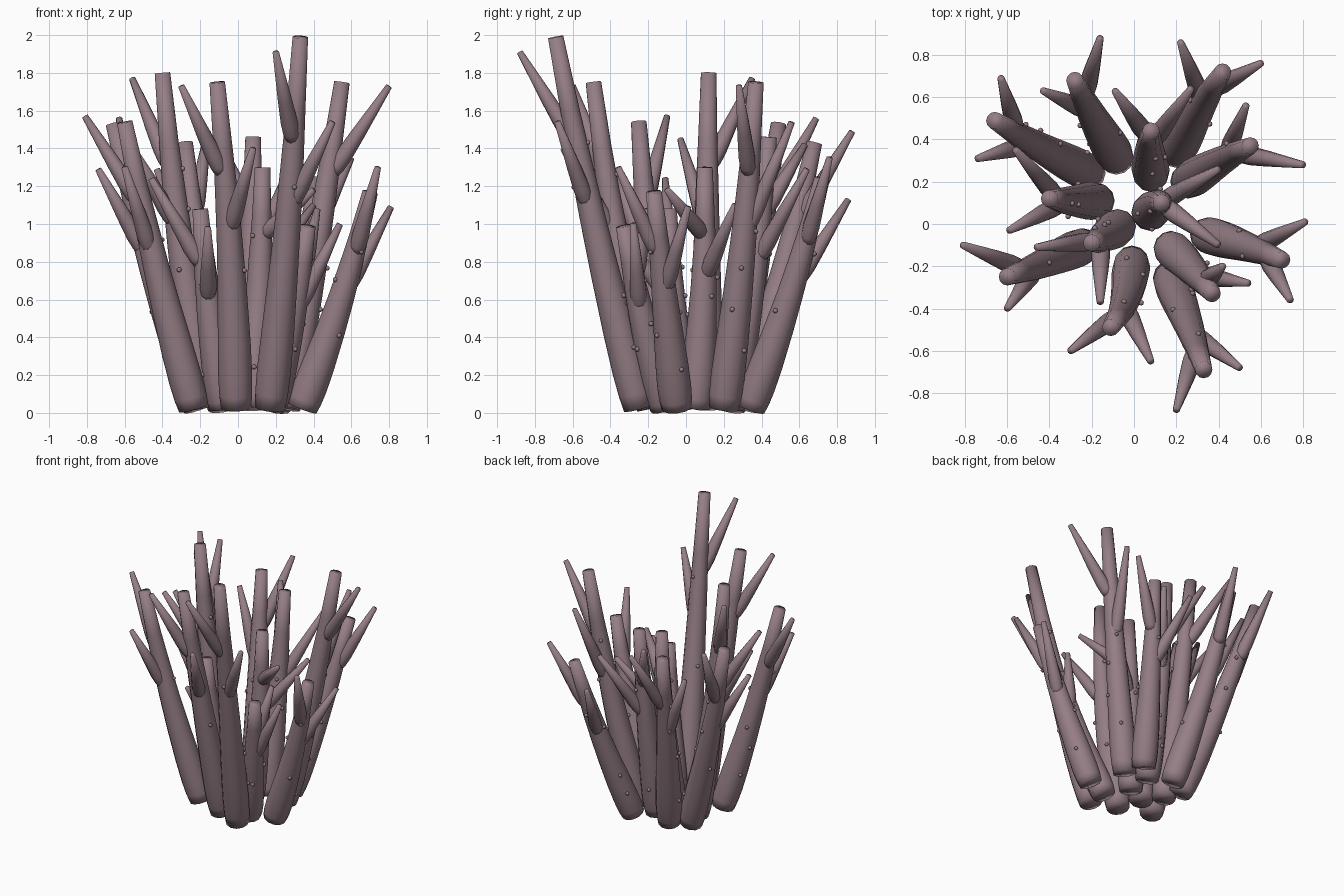
import bpy, bmesh, math, random
from mathutils import Vector

if "Cube" in bpy.data.objects:
    bpy.data.objects.remove(bpy.data.objects["Cube"])

random.seed(4)
mat = bpy.data.materials.new("dusky_mauve")
mat.diffuse_color = (0.30, 0.21, 0.235, 1)
mat.use_nodes = True
mat.node_tree.nodes["Principled BSDF"].inputs["Base Color"].default_value = mat.diffuse_color

# base (x, y), tip, upper branch tip, lower branch tip
STALKS = [
    ((.17, -.25), (.33, -.69, 1.99), (.20, -.88, 1.91), (.50, -.68, 1.54)),
    ((-.01, -.18), (-.11, -.49, 1.75), (-.30, -.60, 1.73), (.08, -.65, 1.40)),
    ((.17, -.11), (.37, -.33, .99), (.42, -.20, 1.08), (.54, -.28, 1.00)),
    ((.34, -.05), (.70, -.17, 1.17), (.74, -.36, 1.30), (.81, .01, 1.09)),
    ((-.235, -.10), (-.60, -.25, 1.54), (-.81, -.10, 1.57), (-.60, -.40, 1.30)),
    ((-.07, -.01), (-.20, -.09, 1.08), (-.46, -.11, 1.24), (-.16, -.37, .98)),
    ((.07, .05), (.13, .10, 1.30), (.40, -.10, 1.18), (.40, .26, 1.10)),
    ((-.17, .11), (-.40, .12, 1.80), (-.56, .35, 1.77), (-.59, -.03, 1.45)),
    ((.08, .23), (.08, .44, 1.46), (-.09, .63, 1.42), (.27, .64, 1.29)),
    ((.25, .20), (.55, .37, 1.75), (.80, .28, 1.73), (.53, .56, 1.54)),
    ((-.21, .24), (-.66, .49, 1.53), (-.63, .69, 1.56), (-.74, .31, 1.29)),
    ((-.08, .31), (-.28, .68, 1.43), (-.16, .88, 1.49), (-.43, .63, 1.29)),
    ((.20, .34), (.42, .72, 1.24), (.60, .76, 1.35), (.22, .86, 1.13)),
]
STALK_PROFILE = [(0, .080), (.04, .087), (.1, .090), (.2, .087), (.35, .078),
                 (.5, .069), (.65, .061), (.8, .051), (1, .041)]
BRANCH_PROFILE = [(0, .034), (.08, .042), (.2, .045), (.45, .038), (1, .017)]


def radius_at(profile, t):
    for (t0, r0), (t1, r1) in zip(profile, profile[1:]):
        if t <= t1:
            return r0 + (r1 - r0) * (t - t0) / (t1 - t0)
    return profile[-1][1]


def finish(name, bm):
    """Turn a bmesh into a fully smooth-shaded object."""
    bmesh.ops.recalc_face_normals(bm, faces=bm.faces[:])
    for f in bm.faces:
        f.smooth = True
    me = bpy.data.meshes.new(name)
    bm.to_mesh(me)
    bm.free()
    me.materials.append(mat)
    bpy.context.collection.objects.link(bpy.data.objects.new(name, me))


def tube(name, path, profile, sides=12):
    """Capped round tube swept along path(t) with the given radius profile."""
    bm = bmesh.new()
    rings = []
    for t, r in profile:
        d = (path(t + .02) - path(t - .02)).normalized()
        u = d.cross(Vector((0, 1, 0))).normalized()
        v = d.cross(u)
        c = path(t)
        rings.append([bm.verts.new(c + r * (math.cos(a) * u + math.sin(a) * v))
                      for a in (2 * math.pi * k / sides for k in range(sides))])
    for a, b in zip(rings, rings[1:]):
        for k in range(sides):
            bm.faces.new((a[k], a[k - 1], b[k - 1], b[k]))
    bm.faces.new(rings[0])
    bm.faces.new(rings[-1])
    finish(name, bm)


def bowed(a, b, bow):
    """Path from a to b that bulges sideways by the vector bow."""
    return lambda t: a.lerp(b, t) + bow * math.sin(math.pi * t)


for i, (base, tip, upper, lower) in enumerate(STALKS):
    a, b = Vector((*base, .025)), Vector(tip)
    out = Vector((b.x - a.x, b.y - a.y, 0)).normalized()
    across = Vector((-out.y, out.x, 0))
    # stalks lean outward; the second one also swings across
    path = bowed(a, b, out * .022 + across * (.025 if i == 1 else .006))
    tube(f"stalk_{i}", path, STALK_PROFILE)

    # two tapered side branches per stalk
    for label, t, end in (("upper", .72, upper), ("lower", .55, lower)):
        end, start = Vector(end), path(t)
        side = Vector((end.x - start.x, end.y - start.y, 0)).normalized()
        tube(f"branch_{label}_{i}", bowed(start + side * .02, end, Vector()),
             BRANCH_PROFILE, 10)

    # small round nodules on the stalk surface
    bm = bmesh.new()
    for k in range(5):
        t = .18 + .13 * k + random.uniform(-.03, .03)
        ang = random.uniform(0, 2 * math.pi)
        r = radius_at(STALK_PROFILE, t) + .004
        p = path(t) + Vector((math.cos(ang), math.sin(ang), 0)) * r
        geo = bmesh.ops.create_uvsphere(bm, u_segments=8, v_segments=6, radius=.013)
        bmesh.ops.translate(bm, verts=geo["verts"], vec=p)
    finish(f"nodules_{i}", bm)
